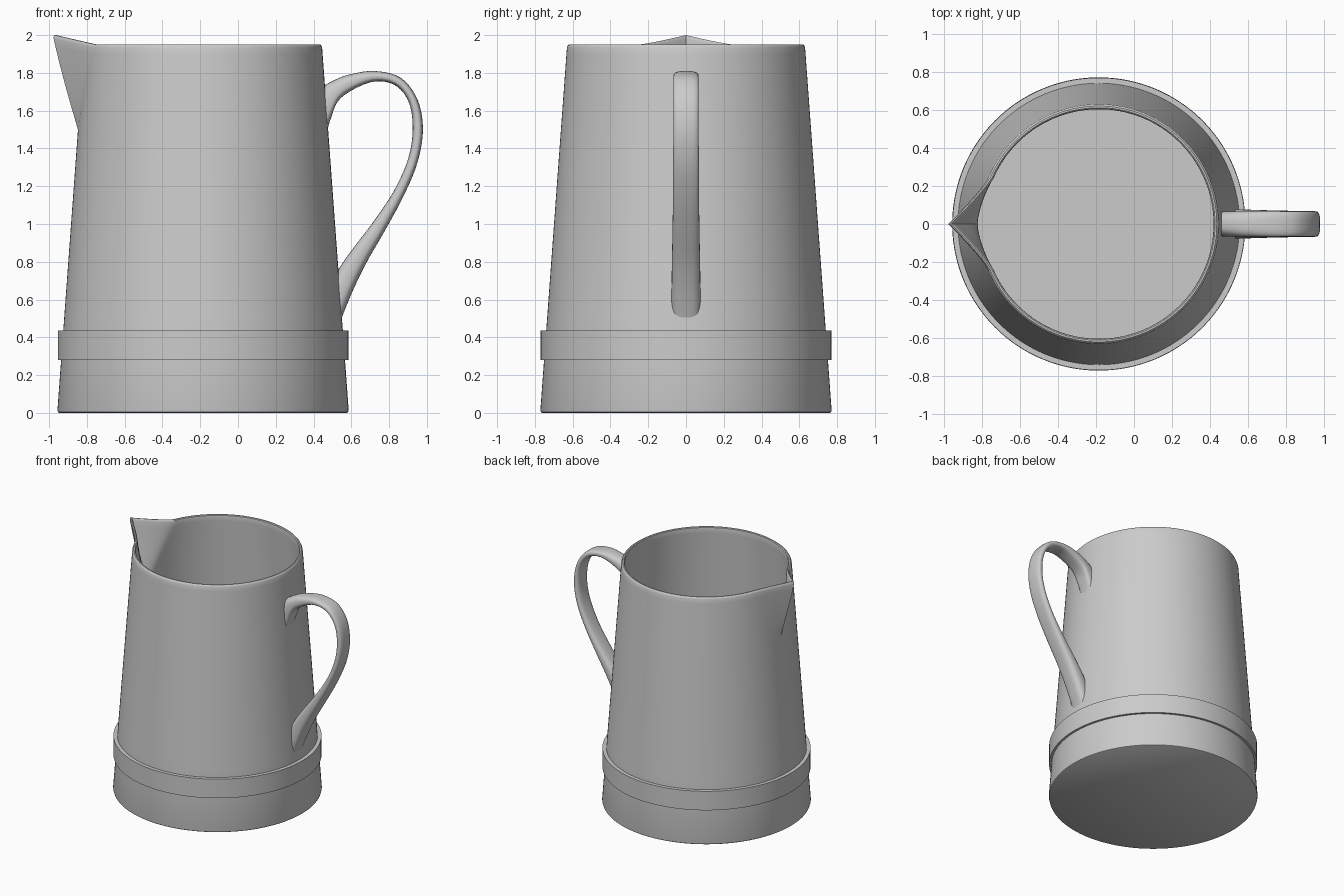
import bpy, bmesh, math
from mathutils import Vector

if "Cube" in bpy.data.objects:
    bpy.data.objects.remove(bpy.data.objects["Cube"])

CX = -0.185          # axis of the jug body
WALL = 0.027


def finish(name, bm, angle=35):
    bmesh.ops.recalc_face_normals(bm, faces=bm.faces)
    me = bpy.data.meshes.new(name)
    bm.to_mesh(me)
    bm.free()
    ob = bpy.data.objects.new(name, me)
    bpy.context.collection.objects.link(ob)
    bpy.ops.object.select_all(action='DESELECT')
    ob.select_set(True)
    bpy.context.view_layer.objects.active = ob
    bpy.ops.object.shade_smooth_by_angle(angle=math.radians(angle))
    return ob


def loft(rings, caps=True, cyclic=False):
    """Skin a list of closed rings of points."""
    bm = bmesh.new()
    vs = [[bm.verts.new(p) for p in ring] for ring in rings]
    n = len(vs[0])
    pairs = list(zip(vs, vs[1:])) + ([(vs[-1], vs[0])] if cyclic else [])
    for a, b in pairs:
        for i in range(n):
            j = (i + 1) % n
            bm.faces.new((a[i], a[j], b[j], b[i]))
    if caps:
        bm.faces.new(vs[0])
        bm.faces.new(vs[-1])
    return bm


# Body: tapered wall, open top, with a pulled pouring lip on the -x side
def radius(z):
    return 0.772 - 0.0732 * z


def body_point(r, z, a):
    y = r * math.sin(a)
    x = CX - r * math.cos(a)
    s = max(0.0, min(1.0, (z - 1.5) / 0.45))
    if s > 0 and abs(a) < 1:
        t = max(0.0, 1 - abs(y) / (0.03 + 0.22 * s))
        x -= 0.166 * s * t ** 1.5
        z += 0.05 * s ** 3 * t ** 1.2
    return (x, y, z)


N = 200
angles = []
for i in range(N):
    u = 2 * i / N - 1
    angles.append(math.pi * math.copysign(abs(u) ** 1.6, u))   # denser at the lip

heights = [0.015, 0.5, 1.0, 1.4] + [1.5 + 0.04 * i for i in range(11)] + [1.935]
profile = [(0.762, 0.0), (0.768, 0.004)]
profile += [(radius(z), z) for z in heights]
rt = radius(1.95)
profile += [(rt - 0.003, 1.945), (rt - 0.009, 1.95), (rt - WALL + 0.009, 1.95),
            (rt - WALL + 0.003, 1.945)]
profile += [(radius(z) - WALL, z) for z in reversed(heights[1:])]
profile += [(radius(0.04) - WALL, 0.04)]
finish("jug_body", loft([[body_point(r, z, a) for a in angles] for r, z in profile]))

# Band: straight hoop around the lower body
hoop = [(0.72, 0.28), (0.769, 0.28), (0.769, 0.435), (0.72, 0.435)]
M = 128
finish("base_band", loft(
    [[(CX + r * math.cos(2 * math.pi * i / M), r * math.sin(2 * math.pi * i / M), z)
      for i in range(M)] for r, z in hoop], caps=False, cyclic=True))

# Handle: strap lofted between outer and inner edge curves (ox, oz, ix, iz, half width)
strap = [
    (0.445, 1.725, 0.465, 1.46, 0.067),
    (0.50, 1.757, 0.492, 1.56, 0.067),
    (0.585, 1.790, 0.545, 1.668, 0.067),
    (0.72, 1.810, 0.70, 1.750, 0.067),
    (0.86, 1.775, 0.825, 1.738, 0.067),
    (0.95, 1.660, 0.902, 1.650, 0.067),
    (0.979, 1.500, 0.925, 1.510, 0.067),
    (0.950, 1.325, 0.902, 1.350, 0.068),
    (0.875, 1.145, 0.825, 1.175, 0.069),
    (0.775, 0.960, 0.715, 1.010, 0.071),
    (0.680, 0.795, 0.612, 0.875, 0.074),
    (0.605, 0.640, 0.548, 0.785, 0.076),
    (0.540, 0.480, 0.518, 0.735, 0.077),
]


def spline(pts, steps):
    out = []
    for i in range(len(pts) - 1):
        p0, p1 = pts[max(i - 1, 0)], pts[i]
        p2, p3 = pts[i + 1], pts[min(i + 2, len(pts) - 1)]
        for k in range(steps):
            t = k / steps
            out.append(tuple(0.5 * (2 * b + (c - a) * t + (2 * a - 5 * b + 4 * c - d) * t * t
                                    + (3 * b - a - 3 * c + d) * t ** 3)
                             for a, b, c, d in zip(p0, p1, p2, p3)))
    return out + [pts[-1]]


def strap_ring(ox, oz, ix, iz, w, n=28):
    outer, inner = Vector((ox, 0, oz)), Vector((ix, 0, iz))
    mid, half = (outer + inner) / 2, (outer - inner) / 2
    ring = []
    for i in range(n):
        a = 2 * math.pi * i / n
        c, s = math.cos(a), math.sin(a)
        c = math.copysign(abs(c) ** 0.7, c)
        s = math.copysign(abs(s) ** 0.7, s)
        ring.append(mid + half * c + Vector((0, w * s, 0)))
    return ring


finish("handle", loft([strap_ring(*p) for p in spline(strap, 5)]), 50)
